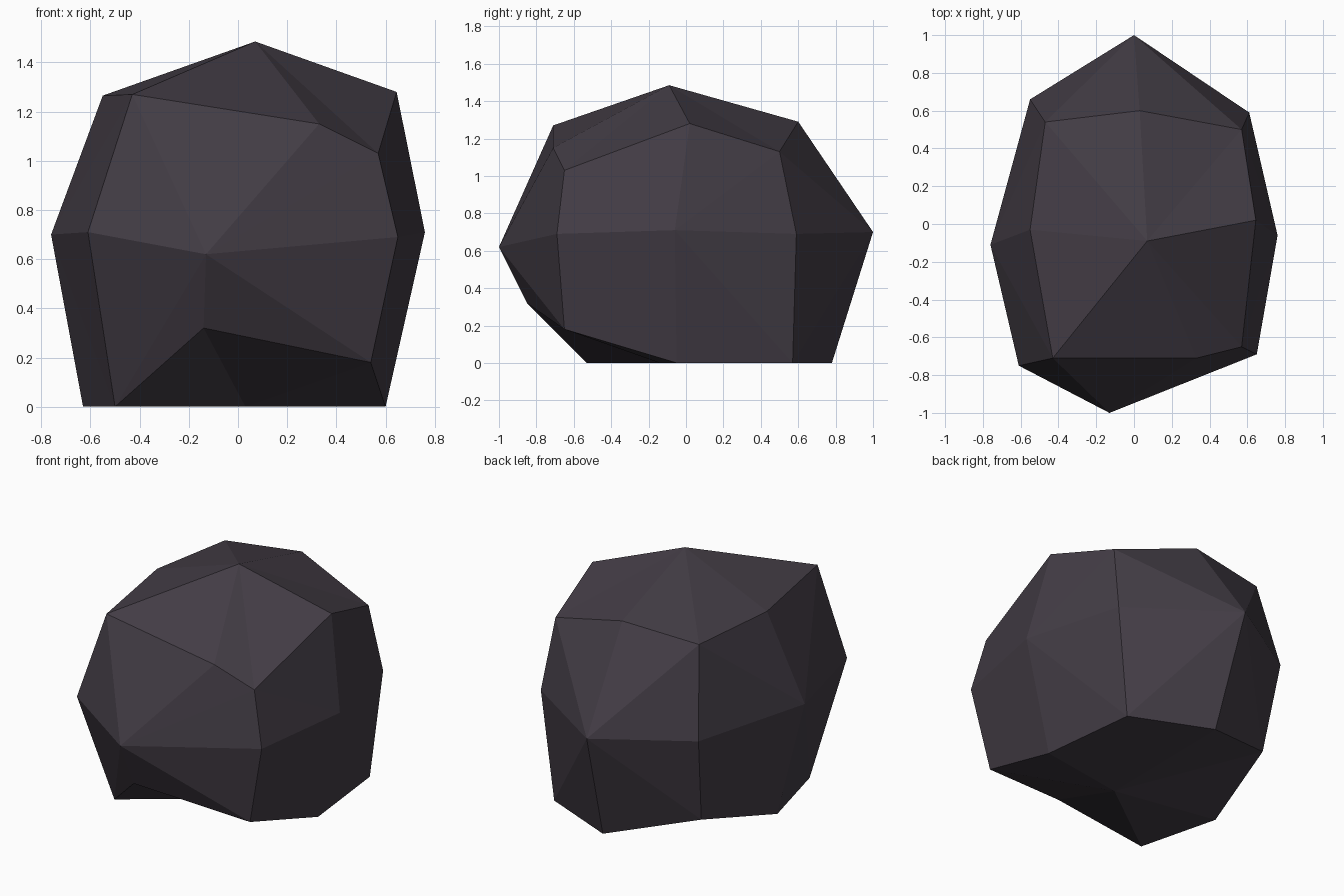
import bpy, bmesh

if "Cube" in bpy.data.objects:
    bpy.data.objects.remove(bpy.data.objects["Cube"])

# Rock: a cube cut once per side, pushed into an uneven boulder.
# Three layers, each a 3 x 3 grid: rows front to back, columns left to right.
BOTTOM = [
    [(-.50, -.53, 0), (-.14, -.85, .32), (.54, -.65, .18)],
    [(-.63, -.02, 0), (.03, -.14, 0), (.60, -.05, 0)],
    [(-.50, .56, .15), (.04, .78, 0), (.53, .57, 0)]]
MIDDLE = [
    [(-.61, -.75, .71), (-.13, -1.0, .62), (.65, -.69, .69)],
    [(-.76, -.11, .70), None, (.76, -.06, .71)],
    [(-.55, .66, .70), (0, 1.0, .70), (.61, .59, .69)]]
TOP = [
    [(-.43, -.71, 1.27), (.33, -.71, 1.15), (.57, -.65, 1.03)],
    [(-.55, -.03, 1.265), (.07, -.09, 1.485), (.645, .02, 1.28)],
    [(-.47, .54, 1.25), (.03, .60, 1.29), (.57, .50, 1.13)]]
RING = [(-1, -1), (0, -1), (1, -1), (1, 0), (1, 1), (0, 1), (-1, 1), (-1, 0)]

bm = bmesh.new()
verts = {}
for k, layer in enumerate((BOTTOM, MIDDLE, TOP)):
    for j, row in enumerate(layer):
        for i, co in enumerate(row):
            if co:
                verts[i - 1, j - 1, k - 1] = bm.verts.new(co)


def on_side(axis, sign, a, b):
    """Grid vertex at (a, b) on one side of the cube."""
    key = [a, b]
    key.insert(axis, sign)
    return verts[tuple(key)]


# Each of the six sides is a fan of facets round its centre
for axis in range(3):
    for sign in (-1, 1):
        centre = on_side(axis, sign, 0, 0)
        ring = [on_side(axis, sign, a, b) for a, b in RING]
        for n in range(8):
            bm.faces.new((centre, ring[n], ring[(n + 1) % 8]))
bmesh.ops.recalc_face_normals(bm, faces=bm.faces)

mesh = bpy.data.meshes.new("rock")
bm.to_mesh(mesh)
bm.free()
rock = bpy.data.objects.new("rock", mesh)
bpy.context.collection.objects.link(rock)

# Dark stone colour
stone = bpy.data.materials.new("dark purple grey stone")
stone.diffuse_color = (.056, .046, .060, 1)
stone.use_nodes = True
stone.node_tree.nodes["Principled BSDF"].inputs["Base Color"].default_value = stone.diffuse_color
mesh.materials.append(stone)
